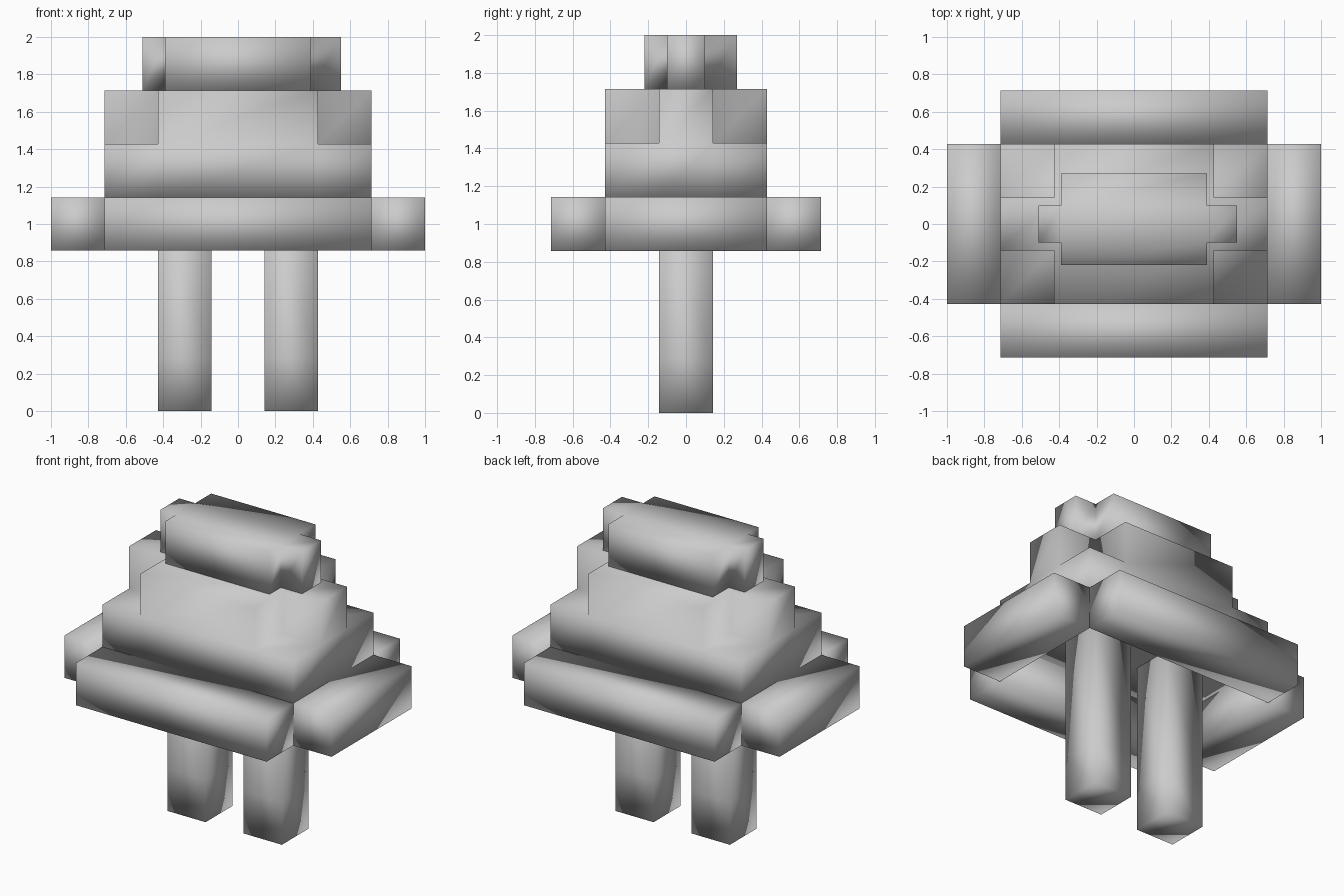
import bpy, bmesh

cube = bpy.data.objects.get("Cube")
if cube:
    bpy.data.objects.remove(cube, do_unlink=True)

# Single grey material
grey = bpy.data.materials.new("plain_grey")
grey.use_nodes = True
grey.diffuse_color = (0.6, 0.6, 0.6, 1)
grey.node_tree.nodes["Principled BSDF"].inputs["Base Color"].default_value = (0.6, 0.6, 0.6, 1)

U = 2 / 7       # block size
H = U / 2       # half block


def finish(name, bm):
    bmesh.ops.recalc_face_normals(bm, faces=bm.faces)
    mesh = bpy.data.meshes.new(name)
    bm.to_mesh(mesh)
    bm.free()
    mesh.materials.append(grey)
    mesh.shade_smooth()
    obj = bpy.data.objects.new(name, mesh)
    bpy.context.collection.objects.link(obj)
    return obj


def raise_faces(bm, faces, height):
    """Extrude faces upward, removing the originals, and return the new caps."""
    geom = bmesh.ops.extrude_face_region(bm, geom=faces, use_keep_orig=False)["geom"]
    bmesh.ops.translate(bm, vec=(0, 0, height),
                        verts=[g for g in geom if isinstance(g, bmesh.types.BMVert)])
    return [g for g in geom if isinstance(g, bmesh.types.BMFace)]


def tiers(name, xs, ys, z, heights):
    """Grid of cells: the first tier is full, later tiers drop the corner cells."""
    bm = bmesh.new()
    rows = [[bm.verts.new((x, y, z)) for x in xs] for y in ys]
    cells = {}
    for j in range(len(ys) - 1):
        for i in range(len(xs) - 1):
            corner = i in (0, len(xs) - 2) and j in (0, len(ys) - 2)
            face = bm.faces.new((rows[j][i], rows[j][i + 1], rows[j + 1][i + 1], rows[j + 1][i]))
            cells[face] = corner
    faces = list(cells)
    if len(heights) == 1:
        # Cross-shaped single tier
        bmesh.ops.delete(bm, geom=[f for f in faces if cells[f]], context='FACES')
        faces = list(bm.faces)
    floor = bmesh.ops.duplicate(bm, geom=faces)["geom"]
    caps = raise_faces(bm, faces, heights[0])
    if len(heights) > 1:
        cross = [f for f in caps
                 if abs(f.calc_center_median().x) < xs[-2]
                 or abs(f.calc_center_median().y) < ys[-2]]
        raise_faces(bm, cross, heights[1])
    bmesh.ops.remove_doubles(bm, verts=bm.verts, dist=0.0005)
    return finish(name, bm)


def block(name, lo, hi, cuts=()):
    """Box between two corners, with optional level loops."""
    bm = bmesh.new()
    bmesh.ops.create_cube(bm, size=1)
    for v in bm.verts:
        v.co = [lo[k] if v.co[k] < 0 else hi[k] for k in range(3)]
    for z in cuts:
        bmesh.ops.bisect_plane(bm, geom=bm.verts[:] + bm.edges[:] + bm.faces[:],
                               plane_co=(0, 0, z), plane_no=(0, 0, 1))
    return finish(name, bm)


# Body: wide lower tier with a notched tier above
tiers("body", (-2.5 * U, -1.5 * U, 1.5 * U, 2.5 * U), (-1.5 * U, -H, H, 1.5 * U), 4 * U, (U, U))

# Crown: slightly off-centre cross on top
tiers("crown", (-0.51, -0.39, 0.39, 0.55), (-0.22, -0.10, 0.10, 0.27), 6 * U, (U,))

# Brim bars around an open underside, and the two legs
for side, s in (("left", 1), ("right", -1)):
    x0, x1 = sorted((s * 2.5 * U, s * 3.5 * U))
    block(side + "_brim_bar", (x0, -1.5 * U, 3 * U), (x1, 1.5 * U, 4 * U))
    block(side + "_leg", (s * U - H, -H, 0), (s * U + H, H, 4 * U), (U,))
for side, s in (("back", 1), ("front", -1)):
    y0, y1 = sorted((s * 1.5 * U, s * 2.5 * U))
    block(side + "_brim_bar", (-2.5 * U, y0, 3 * U), (2.5 * U, y1, 4 * U))
